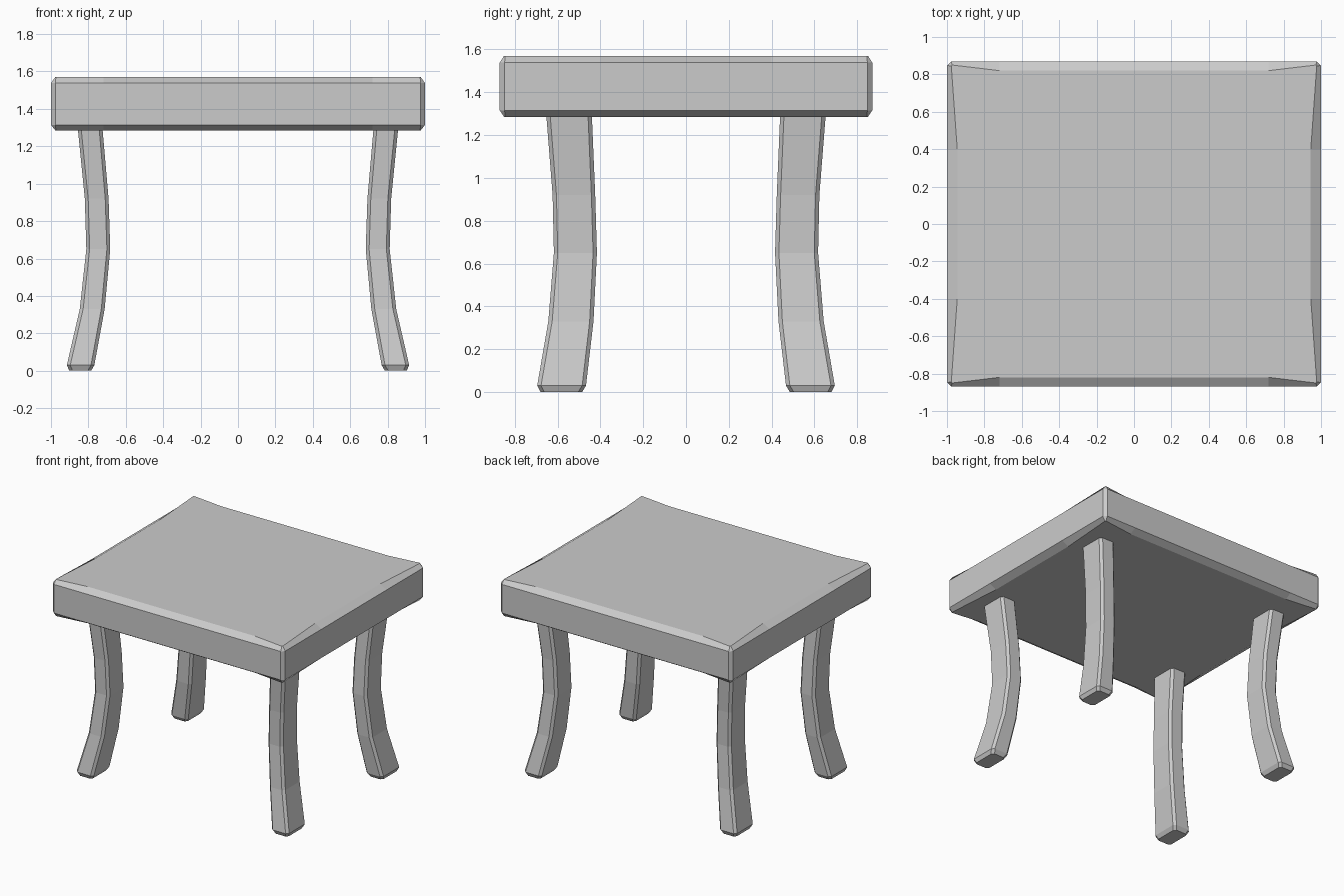
import bpy, bmesh

if "Cube" in bpy.data.objects:
    bpy.data.objects.remove(bpy.data.objects["Cube"])


def loft(name, rings):
    """Skin a stack of equal-length rings (bottom to top) and cap both ends."""
    bm = bmesh.new()
    loops = [[bm.verts.new(p) for p in ring] for ring in rings]
    n = len(loops[0])
    for low, high in zip(loops, loops[1:]):
        for i in range(n):
            j = (i + 1) % n
            bm.faces.new((low[i], low[j], high[j], high[i]))
    bm.faces.new(loops[0][::-1])
    bm.faces.new(loops[-1])
    bmesh.ops.recalc_face_normals(bm, faces=bm.faces)
    mesh = bpy.data.meshes.new(name)
    bm.to_mesh(mesh)
    bm.free()
    obj = bpy.data.objects.new(name, mesh)
    bpy.context.collection.objects.link(obj)
    return obj


def four_corners(quarter, z):
    """Mirror the points of one quadrant into a closed ring."""
    ring = []
    for sx, sy in ((1, 1), (-1, 1), (-1, -1), (1, -1)):
        pts = quarter if sx * sy > 0 else quarter[::-1]
        ring += [(sx * x, sy * y, z) for x, y in pts]
    return ring


# Seat: thick slab whose worn edges are wider mid-side than at the corners
side = [(1.0, 0.4), (1.0, 0.847), (0.977, 0.87), (0.72, 0.87)]
worn = [(0.945, 0.4), (0.977, 0.845), (0.973, 0.85), (0.72, 0.82)]
loft("seat", [four_corners(worn, 1.285), four_corners(side, 1.315),
              four_corners(side, 1.538), four_corners(worn, 1.57)])

# Legs: curved bars with chamfered edges; z, x min/max, y min/max
leg_path = [
    (0.0, 0.785, 0.902, 0.485, 0.680),
    (0.03, 0.768, 0.915, 0.467, 0.695),
    (0.33, 0.713, 0.846, 0.432, 0.643),
    (0.65, 0.683, 0.811, 0.416, 0.617),
    (0.92, 0.692, 0.819, 0.424, 0.623),
    (1.30, 0.725, 0.857, 0.440, 0.653),
]


def leg_ring(z, x0, x1, y0, y1, sx, sy, c=0.018):
    pts = [(x1, y0 + c), (x1, y1 - c), (x1 - c, y1), (x0 + c, y1),
           (x0, y1 - c), (x0, y0 + c), (x0 + c, y0), (x1 - c, y0)]
    return [(sx * x, sy * y, z) for x, y in pts]


for sy, depth in ((-1, "front"), (1, "back")):
    for sx, hand in ((-1, "left"), (1, "right")):
        loft(f"{depth}_{hand}_leg", [leg_ring(*p, sx, sy) for p in leg_path])
